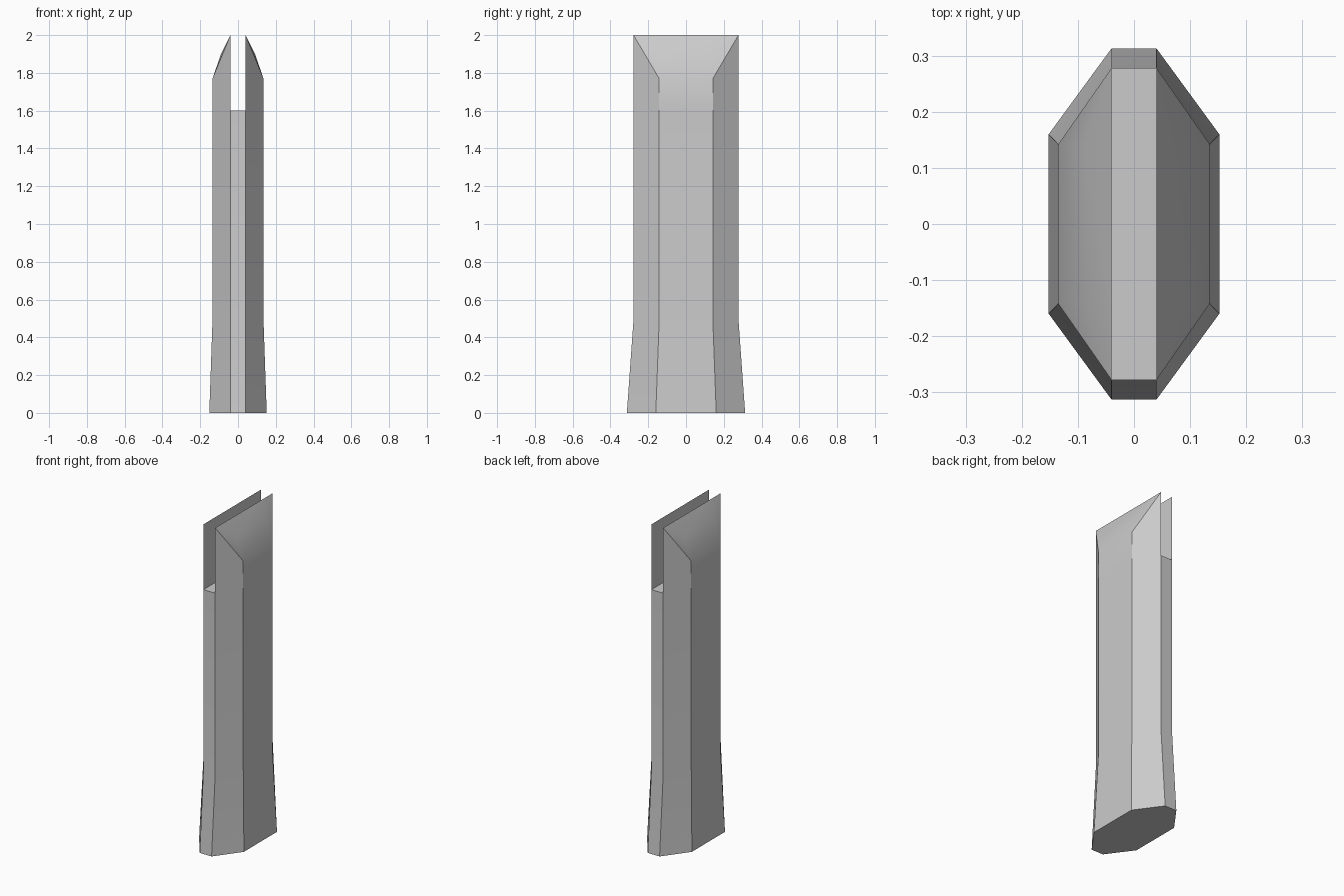
import bpy
import bmesh
from math import radians

cube = bpy.data.objects.get("Cube")
if cube:
    bpy.data.objects.remove(cube, do_unlink=True)

# Single concrete grey
grey = bpy.data.materials.new("concrete_grey")
grey.use_nodes = True
colour = (0.6, 0.6, 0.6, 1)
grey.diffuse_color = colour
grey.node_tree.nodes["Principled BSDF"].inputs["Base Color"].default_value = colour

SLOT = 0.04            # half width of the slot and the narrow ends
SIDE, END = 0.135, 0.278   # half width and half depth of the shaft
SHOULDER = 0.142       # half depth of the flat sides

bm = bmesh.new()


def ring(z, side, shoulder, end):
    """Eight-sided section, running around from the front right corner."""
    half = [(SLOT, -end), (side, -shoulder), (side, shoulder), (SLOT, end)]
    points = half + [(-x, -y) for x, y in half]
    return [bm.verts.new((x, y, z)) for x, y in points]


# Flared foot and straight shaft up to the slot floor
rings = [ring(0, 0.152, 0.16, 0.313),
         ring(0.49, SIDE, SHOULDER, END),
         ring(1.6, SIDE, SHOULDER, END)]
for low, high in zip(rings, rings[1:]):
    for i in range(8):
        j = (i + 1) % 8
        bm.faces.new((low[i], low[j], high[j], high[i]))
bm.faces.new(rings[0][::-1])
top = rings[-1]
bm.faces.new((top[0], top[3], top[4], top[7]))

# Two facing blades with curved outer shoulders above the slot
for s, base in ((1, top[:4]), (-1, top[4:])):
    front, wall_f, wall_b, back = base

    def arch(y):
        return [bm.verts.new((s * x, s * y, z))
                for x, z in ((SIDE, 1.77), (0.09, 1.9), (SLOT, 2.0))]

    a, b = arch(-SHOULDER), arch(SHOULDER)
    tip_f = bm.verts.new((s * SLOT, -s * END, 2.0))
    tip_b = bm.verts.new((s * SLOT, s * END, 2.0))
    bm.faces.new((front, wall_f, a[0], tip_f))
    bm.faces.new((wall_f, wall_b, b[0], a[0]))
    bm.faces.new((wall_b, back, tip_b, b[0]))
    bm.faces.new((back, front, tip_f, a[2], b[2], tip_b))
    for i in range(2):
        bm.faces.new((a[i], b[i], b[i + 1], a[i + 1]))
        bm.faces.new((a[i], a[i + 1], tip_f))
        bm.faces.new((b[i + 1], b[i], tip_b))

bmesh.ops.recalc_face_normals(bm, faces=bm.faces[:])
mesh = bpy.data.meshes.new("slotted_tower")
bm.to_mesh(mesh)
bm.free()
mesh.materials.append(grey)
tower = bpy.data.objects.new("slotted_tower", mesh)
bpy.context.collection.objects.link(tower)

# Smooth shoulders, crisp corners
bpy.ops.object.select_all(action="DESELECT")
tower.select_set(True)
bpy.context.view_layer.objects.active = tower
bpy.ops.object.shade_smooth_by_angle(angle=radians(30))
